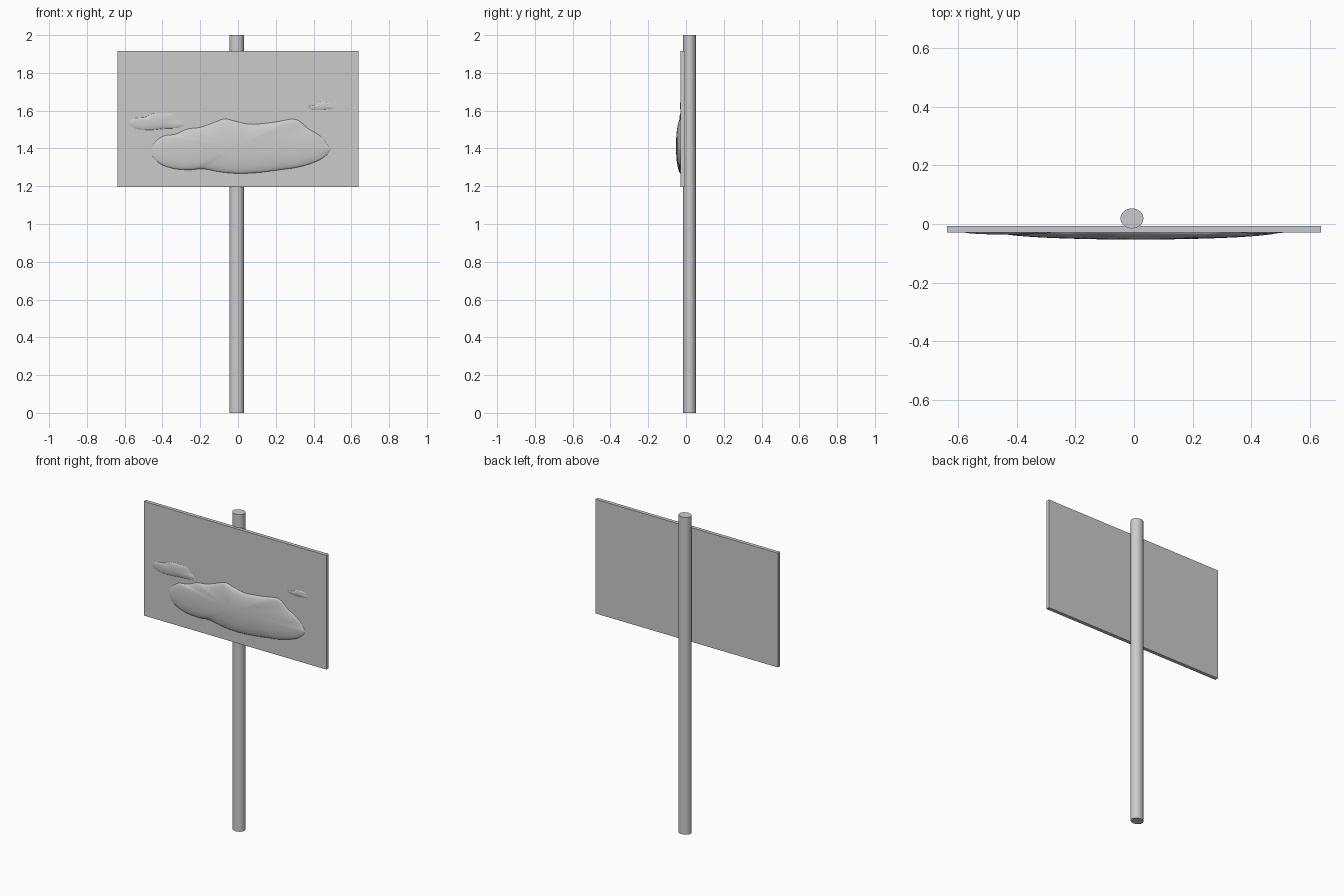
import bpy, bmesh, math
from mathutils import Vector

if "Cube" in bpy.data.objects:
    bpy.data.objects.remove(bpy.data.objects["Cube"])

FACE_Y = -0.029   # front face of the board


def finish(name, bm, angle=35):
    bmesh.ops.recalc_face_normals(bm, faces=bm.faces)
    mesh = bpy.data.meshes.new(name)
    bm.to_mesh(mesh)
    bm.free()
    ob = bpy.data.objects.new(name, mesh)
    bpy.context.collection.objects.link(ob)
    bpy.ops.object.select_all(action='DESELECT')
    ob.select_set(True)
    bpy.context.view_layer.objects.active = ob
    bpy.ops.object.shade_smooth_by_angle(angle=math.radians(angle))
    return ob


def smooth_loop(points, steps=4):
    """Closed Catmull-Rom curve through the outline points."""
    p = [Vector(q) for q in points]
    n, out = len(p), []
    for i in range(n):
        a, b, c, d = p[i - 1], p[i], p[(i + 1) % n], p[(i + 2) % n]
        for k in range(steps):
            t = k / steps
            out.append(0.5 * (2 * b + (c - a) * t + (2 * a - 5 * b + 4 * c - d) * t**2
                              + (3 * b - a - 3 * c + d) * t**3))
    return out


def relief(name, points, centre, height, rings=12):
    """Domed puff: outline shrunk toward its centre along an elliptical profile."""
    loop, c = smooth_loop(points), Vector(centre)
    bm = bmesh.new()
    rows = []
    for r in range(rings):
        a = r / rings * math.pi / 2
        y = FACE_Y + 0.002 - (height + 0.002) * math.sin(a)
        row = []
        for q in loop:
            v = c + (q - c) * math.cos(a)
            row.append(bm.verts.new((v.x, y, v.y)))
        rows.append(row)
    tip = bm.verts.new((c.x, FACE_Y - height, c.y))
    n = len(loop)
    for lo, hi in zip(rows, rows[1:]):
        for i in range(n):
            j = (i + 1) % n
            bm.faces.new((lo[i], lo[j], hi[j], hi[i]))
    for i in range(n):
        bm.faces.new((rows[-1][i], rows[-1][(i + 1) % n], tip))
    bm.faces.new(rows[0])
    return finish(name, bm, 60)


# round post
bm = bmesh.new()
bmesh.ops.create_cone(bm, cap_ends=True, cap_tris=True, segments=32,
                      radius1=1, radius2=1, depth=2)
bmesh.ops.scale(bm, vec=(0.039, 0.034, 1), verts=bm.verts)
bmesh.ops.translate(bm, vec=(-0.007, 0.019, 1), verts=bm.verts)
finish("post", bm)

# flat board
bm = bmesh.new()
bmesh.ops.create_cube(bm, size=1)
bmesh.ops.scale(bm, vec=(1.274, 0.023, 0.72), verts=bm.verts)
bmesh.ops.translate(bm, vec=(0, FACE_Y + 0.0115, 1.557), verts=bm.verts)
finish("board", bm)

# raised cloud shapes, outlines in x, z
relief("large_cloud", [
    (-.46, 1.381), (-.444, 1.429), (-.397, 1.466), (-.333, 1.476), (-.27, 1.503),
    (-.2, 1.513), (-.122, 1.54), (-.069, 1.558), (-.016, 1.545), (.063, 1.529),
    (.143, 1.534), (.222, 1.545), (.286, 1.556), (.328, 1.545), (.37, 1.508),
    (.423, 1.476), (.455, 1.45), (.476, 1.418), (.492, 1.397), (.471, 1.365),
    (.423, 1.333), (.328, 1.302), (.222, 1.286), (.116, 1.272), (0, 1.267),
    (-.095, 1.275), (-.185, 1.291), (-.254, 1.286), (-.333, 1.291),
    (-.402, 1.312), (-.444, 1.344)], (0, 1.41), 0.024)
relief("left_cloud", [
    (-.582, 1.534), (-.556, 1.558), (-.492, 1.566), (-.45, 1.585), (-.386, 1.587),
    (-.333, 1.582), (-.307, 1.55), (-.275, 1.526), (-.317, 1.508),
    (-.386, 1.505), (-.466, 1.497), (-.545, 1.505)], (-.43, 1.54), 0.007)
relief("right_cloud", [
    (.354, 1.619), (.407, 1.63), (.434, 1.646), (.487, 1.643), (.503, 1.625),
    (.513, 1.614), (.46, 1.606), (.392, 1.606)], (.44, 1.624), 0.004)
